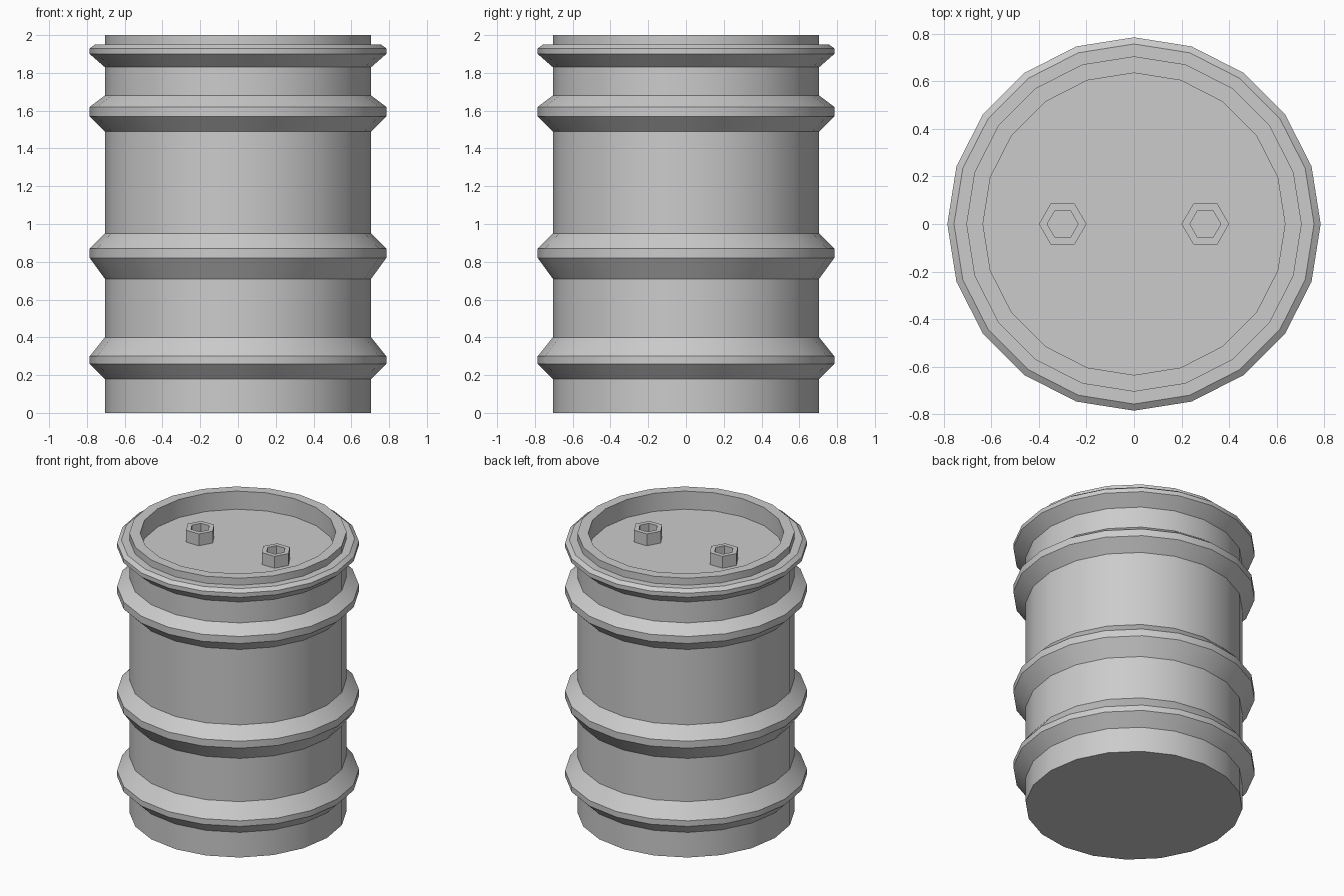
import bpy, bmesh
from math import cos, sin, tau, radians

if "Cube" in bpy.data.objects:
    bpy.data.objects.remove(bpy.data.objects["Cube"])


def lathe(name, profile, sides, location=(0, 0, 0)):
    """Revolve (radius, z) points around z and cap both ends."""
    bm = bmesh.new()
    rings = [[bm.verts.new((r * cos(tau * i / sides), r * sin(tau * i / sides), z))
              for i in range(sides)] for r, z in profile]
    for a, b in zip(rings, rings[1:]):
        for i in range(sides):
            j = (i + 1) % sides
            bm.faces.new((a[i], a[j], b[j], b[i]))
    bm.faces.new(rings[0][::-1])
    bm.faces.new(rings[-1])
    mesh = bpy.data.meshes.new(name)
    bm.to_mesh(mesh)
    bm.free()
    obj = bpy.data.objects.new(name, mesh)
    obj.location = location
    bpy.context.collection.objects.link(obj)
    return obj


WALL, RIB, INNER = 0.705, 0.785, 0.635
FLOOR = 1.87

# Barrel body: wall with three ribs, a top hoop and a recessed lid
profile = [(WALL, 0)]
for z0, z1, z2, z3 in ((0.18, 0.26, 0.30, 0.40),
                       (0.71, 0.82, 0.87, 0.95),
                       (1.49, 1.57, 1.62, 1.68)):
    profile += [(WALL, z0), (RIB, z1), (RIB, z2), (WALL, z3)]
profile += [(WALL, 1.83), (RIB, 1.90), (RIB, 1.93), (0.757, 1.95), (WALL, 1.95),
            (WALL, 2.0), (INNER, 2.0), (INNER, FLOOR)]
barrel = lathe("barrel_body", profile, 20)

bpy.ops.object.select_all(action='DESELECT')
barrel.select_set(True)
bpy.context.view_layer.objects.active = barrel
bpy.ops.object.shade_smooth_by_angle(angle=radians(30))

# Two hexagonal lid plugs with sockets
for name, x in (("left_plug", -0.3), ("right_plug", 0.3)):
    lathe(name, [(0.1, 0), (0.1, 0.085), (0.065, 0.085), (0.065, 0.02)], 6,
          (x, 0, FLOOR))
